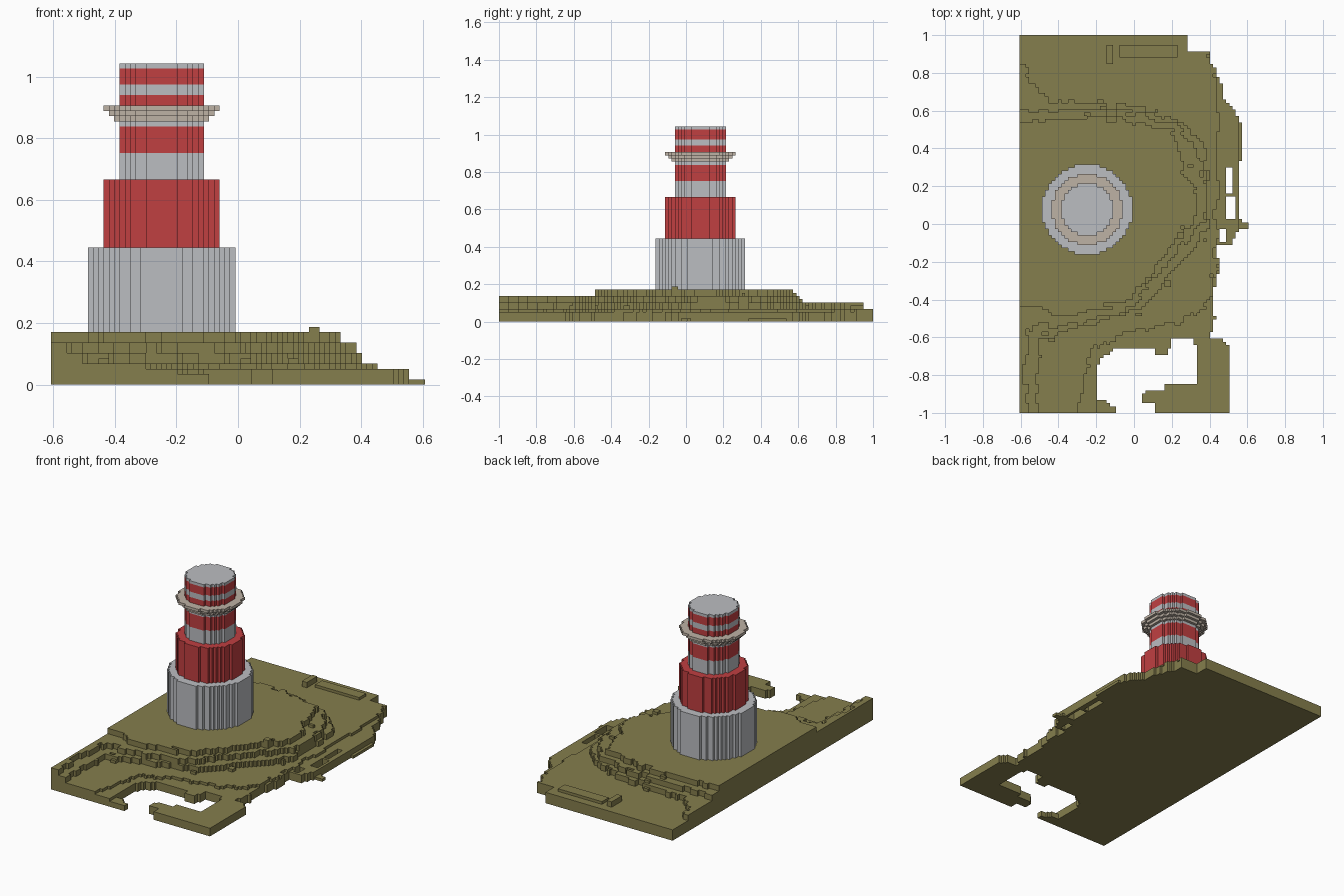
import bpy, bmesh, math, random

random.seed(4)
if "Cube" in bpy.data.objects:
    bpy.data.objects.remove(bpy.data.objects["Cube"], do_unlink=True)

V = 2 / 117            # block size
NX, NY = 71, 117       # ground grid
X0, Y0 = -NX * V / 2, -1.0


def material(name, rgb):
    m = bpy.data.materials.new(name)
    m.use_nodes = True
    m.diffuse_color = (*rgb, 1)
    m.node_tree.nodes["Principled BSDF"].inputs["Base Color"].default_value = (*rgb, 1)
    return m


GREY = material("pale grey", (0.50, 0.51, 0.535))
RED = material("red", (0.53, 0.050, 0.053))
BEIGE = material("beige", (0.515, 0.445, 0.376))
OLIVE = material("olive ground", (0.235, 0.209, 0.074))


def finish(name, bm, mat):
    bmesh.ops.recalc_face_normals(bm, faces=bm.faces)
    me = bpy.data.meshes.new(name)
    bm.to_mesh(me)
    bm.free()
    me.materials.append(mat)
    ob = bpy.data.objects.new(name, me)
    bpy.context.collection.objects.link(ob)
    return ob


# ---- Tower: stacked discs with stair-stepped outlines
CX, CY = X0 + 21 * V, Y0 + 63 * V


def block_disc(name, r, k0, k1, mat):
    right = []
    for j in range(-r, r):
        w = round(math.sqrt(r * r - (j + 0.5) ** 2))
        if right and right[-1][0] == w:
            right[-1] = (w, j + 1)
        else:
            right += [(w, j), (w, j + 1)]
    outline = right + [(-x, y) for x, y in reversed(right)]
    bm = bmesh.new()
    base = bm.faces.new([bm.verts.new((CX + x * V, CY + y * V, k0 * V)) for x, y in outline])
    bm.faces.ensure_lookup_table()
    out = bmesh.ops.extrude_face_region(bm, geom=[base], use_keep_orig=True)
    top = [g for g in out["geom"] if isinstance(g, bmesh.types.BMVert)]
    bmesh.ops.translate(bm, verts=top, vec=(0, 0, (k1 - k0) * V))
    finish(name, bm, mat)


for part in [
    ("tower_base", 14, 9, 26, GREY),
    ("tower_middle", 11, 26, 39, RED),
    ("shaft_grey_band", 8, 39, 44, GREY),
    ("shaft_red_band", 8, 44, 49, RED),
    ("gallery_collar", 8, 49, 50, GREY),
    ("gallery_lower_step", 9, 50, 51, BEIGE),
    ("gallery_middle_step", 10, 51, 52, BEIGE),
    ("gallery_top_step", 11, 52, 53, BEIGE),
    ("lantern_lower_red", 8, 53, 55, RED),
    ("lantern_grey", 8, 55, 57, GREY),
    ("lantern_upper_red", 8, 57, 60, RED),
    ("tower_cap", 8, 60, 61, GREY),
]:
    block_disc(*part)

# ---- Ground: contour outlines, each with its height in blocks
COAST = [(-.62, -1.01), (-.1, -1.01), (-.1, -.97), (-.15, -.94), (-.2, -.94), (-.2, -.78),
         (-.17, -.71), (-.13, -.68), (-.08, -.65), (.11, -.65), (.11, -.69), (.18, -.69),
         (.2, -.6), (.31, -.6), (.33, -.66), (.33, -.845), (.16, -.845), (.16, -.88),
         (.06, -.88), (.04, -.91), (.04, -.945), (.11, -.945), (.11, -1.01), (.5, -1.01),
         (.5, -.65), (.46, -.6), (.4, -.6), (.43, -.5), (.41, -.4), (.45, -.25), (.44, -.12),
         (.52, -.11), (.55, -.03), (.61, -.02), (.61, .01), (.55, .02), (.55, .3), (.57, .35),
         (.57, .52), (.53, .6), (.48, .65), (.46, .75), (.43, .82), (.4, .85), (.4, .92),
         (.29, .92), (.29, 1.01), (-.62, 1.01)]
CONTOURS = {
    4: [(-.7, -1.1), (-.3, -1.1), (-.27, -.8), (-.22, -.66), (-.1, -.6), (.1, -.55), (.3, -.5),
        (.4, -.4), (.44, -.2), (.43, 0), (.45, .3), (.45, .7), (.4, .9), (.3, 1.1), (-.7, 1.1)],
    6: [(-.7, -1.1), (-.47, -1.1), (-.52, -.8), (-.5, -.6), (-.3, -.56), (-.1, -.5), (.08, -.42),
        (.2, -.25), (.35, -.1), (.39, 0), (.39, .4), (.3, .5), (.2, .56), (.05, .62), (-.3, .63),
        (-.45, .66), (-.53, .74), (-.58, .84), (-.7, .86)],
    8: [(-.7, -1.1), (-.56, -1.1), (-.58, -.8), (-.56, -.55), (-.3, -.52), (-.1, -.48),
        (.04, -.4), (.12, -.28), (.22, -.15), (.33, -.03), (.39, .05), (.39, .18), (.36, .35),
        (.3, .46), (.2, .53), (0, .59), (-.5, .6), (-.7, .62)],
    10: [(-.7, -.38), (-.55, -.44), (-.4, -.48), (-.2, -.45), (-.02, -.4), (.06, -.3),
         (.16, -.17), (.25, -.05), (.3, .02), (.34, .1), (.32, .2), (.25, .3), (.24, .44),
         (.2, .5), (-.05, .55), (-.4, .57), (-.7, .53)],
}
# Slits through the low eastern shore: x range, y range
SLITS = [(.46, .49, -.09, -.02), (.49, .53, .02, .14), (.49, .52, .17, .3)]


def inside(x, y, poly):
    hit = False
    for (ax, ay), (bx, by) in zip(poly, poly[1:] + poly[:1]):
        if (ay > y) != (by > y) and x < ax + (y - ay) * (bx - ax) / (by - ay):
            hit = not hit
    return hit


# Coarse random offsets make the ledges ragged
jitter = [[(random.uniform(-.018, .018), random.uniform(-.018, .018)) for _ in range(NY // 3 + 1)]
          for _ in range(NX // 3 + 1)]


def ground_height(i, j):
    x, y = X0 + (i + .5) * V, Y0 + (j + .5) * V
    if not inside(x, y, COAST):
        return 0
    if any(a < x < b and c < y < d for a, b, c, d in SLITS):
        return 0
    h = 1 if x > .56 else 2 if (y < -.9 and -.2 < x < 0) else 3
    dx, dy = jitter[i // 3][j // 3]
    for level, poly in CONTOURS.items():
        if inside(x + dx, y + dy, poly):
            h = max(h, level)
    return h


H = {(i, j): ground_height(i, j) for i in range(NX) for j in range(NY)}

# Loose blocks along the ledges and the north shelf
for _ in range(45):
    i, j = random.randrange(2, NX - 2), random.randrange(2, NY - 2)
    if 4 <= H[i, j] < 10 and H[i, j] != max(H[i + 2, j], H[i - 2, j], H[i, j - 2], H[i, j + 2]):
        H[i, j] += 1
        H[i + 1, j] = max(H[i + 1, j], H[i, j])
for i0, i1, j0, j1, h in [(31, 48, 110, 113, 5), (27, 28, 108, 113, 6), (49, 50, 54, 55, 11)]:
    for i in range(i0, i1 + 1):
        for j in range(j0, j1 + 1):
            H[i, j] = h

bm = bmesh.new()
verts = {}


def vert(i, j, k):
    if (i, j, k) not in verts:
        verts[i, j, k] = bm.verts.new((X0 + i * V, Y0 + j * V, k * V))
    return verts[i, j, k]


def quad(*corners):
    bm.faces.new([vert(*c) for c in corners])


# Corner pairs of each cell side, paired with the neighbour it faces
SIDES = {(1, 0): ((1, 0), (1, 1)), (-1, 0): ((0, 1), (0, 0)),
         (0, 1): ((1, 1), (0, 1)), (0, -1): ((0, 0), (1, 0))}
for (i, j), h in H.items():
    if not h:
        continue
    quad((i, j, h), (i + 1, j, h), (i + 1, j + 1, h), (i, j + 1, h))
    quad((i, j + 1, 0), (i + 1, j + 1, 0), (i + 1, j, 0), (i, j, 0))
    for (di, dj), ((ax, ay), (bx, by)) in SIDES.items():
        for k in range(H.get((i + di, j + dj), 0), h):
            quad((i + ax, j + ay, k), (i + bx, j + by, k),
                 (i + bx, j + by, k + 1), (i + ax, j + ay, k + 1))

me = bpy.data.meshes.new("rocky_ground")
bm.to_mesh(me)
bm.free()
me.materials.append(OLIVE)
bpy.context.collection.objects.link(bpy.data.objects.new("rocky_ground", me))
